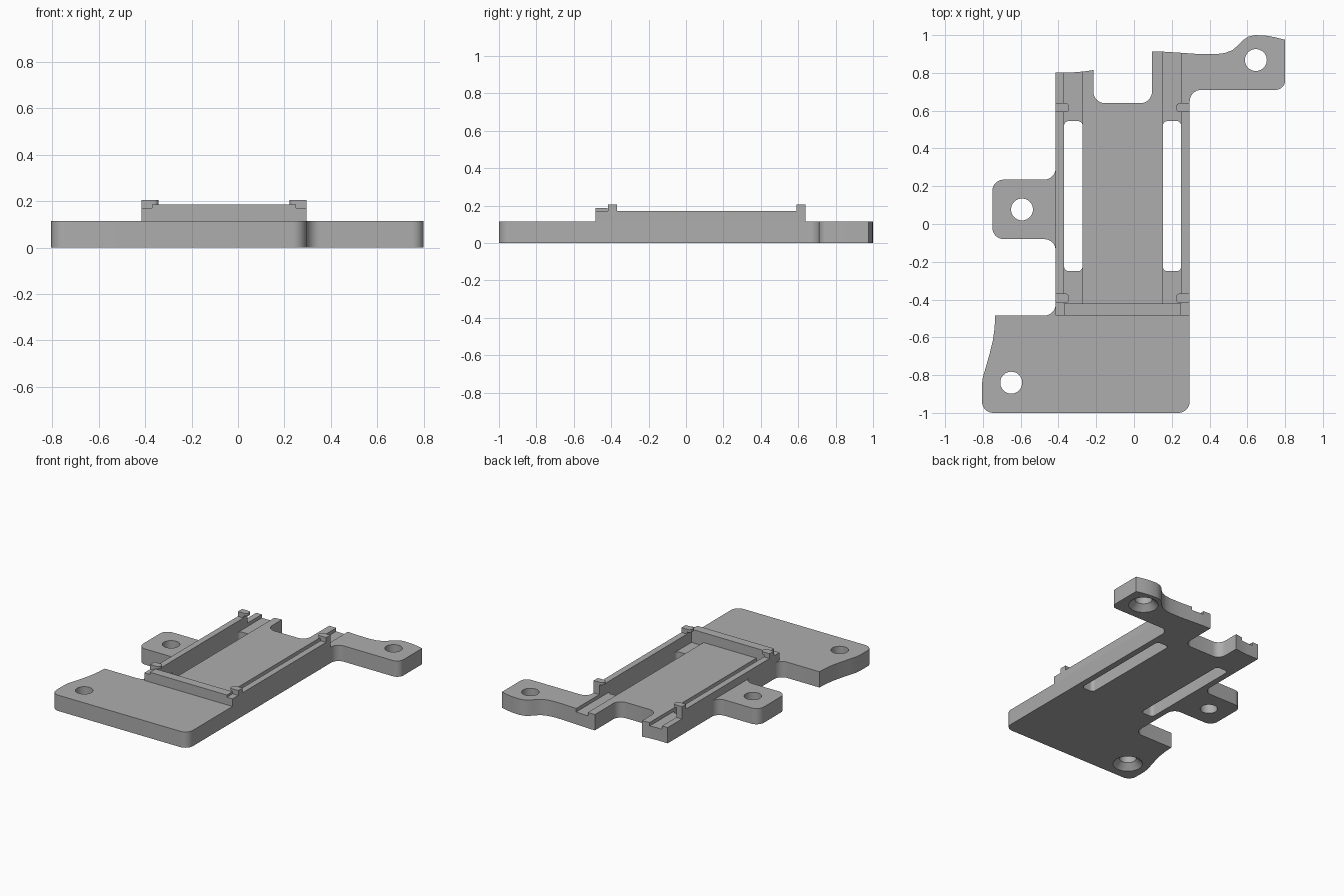
import bpy, bmesh, math
from mathutils import Vector

cube = bpy.data.objects.get("Cube")
if cube:
    bpy.data.objects.remove(cube, do_unlink=True)

GREY = (0.42, 0.42, 0.42, 1.0)
mat = bpy.data.materials.new("plain grey")
mat.use_nodes = True
mat.diffuse_color = GREY
mat.node_tree.nodes["Principled BSDF"].inputs["Base Color"].default_value = GREY

TOP = 0.115          # plate thickness
CX = -0.06           # centre line of the cradle
OUT, INN, BED = 0.355, 0.31, 0.2125   # half widths: outer wall, inner wall, bed


def rounded(points, steps=8):
    """Turn (x, y, radius) corners into an outline with filleted corners."""
    out, n = [], len(points)
    for i, (x, y, r) in enumerate(points):
        p = Vector((x, y))
        if r == 0:
            out.append(p)
            continue
        a = (Vector(points[i - 1][:2]) - p).normalized()
        b = (Vector(points[(i + 1) % n][:2]) - p).normalized()
        half = a.angle(b) / 2
        centre = p + (a + b).normalized() * (r / math.sin(half))
        start = p + a * (r / math.tan(half)) - centre
        end = p + b * (r / math.tan(half)) - centre
        sweep = start.angle_signed(end)
        for k in range(steps + 1):
            t = -sweep * k / steps
            c, s = math.cos(t), math.sin(t)
            out.append(centre + Vector((start.x * c - start.y * s,
                                        start.x * s + start.y * c)))
    return out


def make(name, bm):
    bmesh.ops.recalc_face_normals(bm, faces=bm.faces)
    me = bpy.data.meshes.new(name)
    bm.to_mesh(me)
    bm.free()
    ob = bpy.data.objects.new(name, me)
    bpy.context.collection.objects.link(ob)
    me.materials.append(mat)
    return ob


def prism(name, outline, z0, z1):
    bm = bmesh.new()
    face = bm.faces.new([bm.verts.new((p[0], p[1], z0)) for p in outline])
    ext = bmesh.ops.extrude_face_region(bm, geom=[face])
    bmesh.ops.translate(bm, vec=(0, 0, z1 - z0),
                        verts=[v for v in ext["geom"] if isinstance(v, bmesh.types.BMVert)])
    return make(name, bm)


def box(name, x0, x1, y0, y1, z0, z1, r=0):
    x0, x1 = min(x0, x1), max(x0, x1)
    corners = [(x0, y0, r), (x1, y0, r), (x1, y1, r), (x0, y1, r)]
    return prism(name, rounded(corners), z0, z1)


def cone(name, x, y, r0, r1, z0, z1):
    bm = bmesh.new()
    bmesh.ops.create_cone(bm, cap_ends=True, segments=40, radius1=r0, radius2=r1, depth=z1 - z0)
    bmesh.ops.translate(bm, vec=(x, y, (z0 + z1) / 2), verts=bm.verts)
    return make(name, bm)


def cut(target, cutter):
    cutter.hide_render = True
    mod = target.modifiers.new("cut", "BOOLEAN")
    mod.operation, mod.solver, mod.object = "DIFFERENCE", "EXACT", cutter
    bpy.context.view_layer.objects.active = target
    bpy.ops.object.modifier_apply(modifier=mod.name)
    bpy.data.objects.remove(cutter, do_unlink=True)


# Base plate outline: front foot, side tab, forked back end, curved arm
outline = rounded([
    (0.295, -1, 0.06), (0.295, 0.71, 0.06), (0.80, 0.71, 0.05),
    (0.80, 0.975, 0), (0.75, 0.988, 0), (0.70, 0.997, 0), (0.64, 1.0, 0),
    (0.605, 0.992, 0), (0.575, 0.972, 0), (0.55, 0.945, 0), (0.52, 0.92, 0),
    (0.48, 0.905, 0), (0.43, 0.899, 0), (0.34, 0.9, 0), (0.24, 0.907, 0), (0.16, 0.912, 0),
    (0.095, 0.913, 0), (0.095, 0.64, 0.06), (-0.215, 0.64, 0.06),
    (-0.215, 0.815, 0), (-0.26, 0.808, 0), (-0.32, 0.803, 0), (-0.415, 0.803, 0),
    (-0.415, 0.235, 0.06), (-0.75, 0.235, 0.06),
    (-0.75, -0.08, 0.06), (-0.415, -0.08, 0.06),
    (-0.415, -0.485, 0.06), (-0.735, -0.485, 0), (-0.738, -0.55, 0),
    (-0.748, -0.62, 0), (-0.765, -0.69, 0), (-0.785, -0.76, 0),
    (-0.80, -0.81, 0), (-0.805, -0.85, 0), (-0.805, -1, 0.06),
])
plate = prism("base_plate", outline, 0, TOP)

# Side channels and through slots
for s in (-1, 1):
    xa, xb = CX + s * BED, CX + s * INN
    cut(plate, box("channel_cutter", xa, xb, -0.42, 1.2, 0.09, 0.3))
    cut(plate, box("slot_cutter", xa, xb, -0.25, 0.545, -0.1, 0.3, 0.025))

# Screw holes, two of them countersunk from below
for x, y, sunk in ((0.645, 0.868, True), (-0.65, -0.84, True), (-0.593, 0.077, False)):
    cut(plate, cone("hole_cutter", x, y, 0.058, 0.058, -0.1, 0.3))
    if sunk:
        cut(plate, cone("countersink_cutter", x, y, 0.11, 0.05, -0.01, 0.05))
parts = [plate]

# Side walls with front and back retaining clips
for s, side in ((-1, "right"), (1, "left")):
    xo, xi, tip = CX + s * OUT, CX + s * INN, CX + s * 0.283
    parts.append(box(side + "_wall", xo, xi, -0.485, 0.64, TOP, 0.17))
    for y0, y1, end in ((-0.418, -0.368, "front"), (0.592, 0.64, "back")):
        parts.append(box(f"{side}_{end}_clip_post", xo, xi, y0, y1, 0.17, 0.186))
        nose = [(xo, y0, 0), (tip, y0, 0.02), (tip, y1, 0.02), (xo, y1, 0)]
        parts.append(prism(f"{side}_{end}_clip", rounded(nose), 0.186, 0.205))

# Front stop bar
parts.append(box("front_stop_bar", CX - INN, CX + INN, -0.485, -0.42, TOP, 0.186))

# Smooth the fillets, keep edges sharp
bpy.ops.object.select_all(action="DESELECT")
for ob in parts:
    ob.select_set(True)
bpy.context.view_layer.objects.active = plate
bpy.ops.object.shade_smooth_by_angle(angle=math.radians(30))
